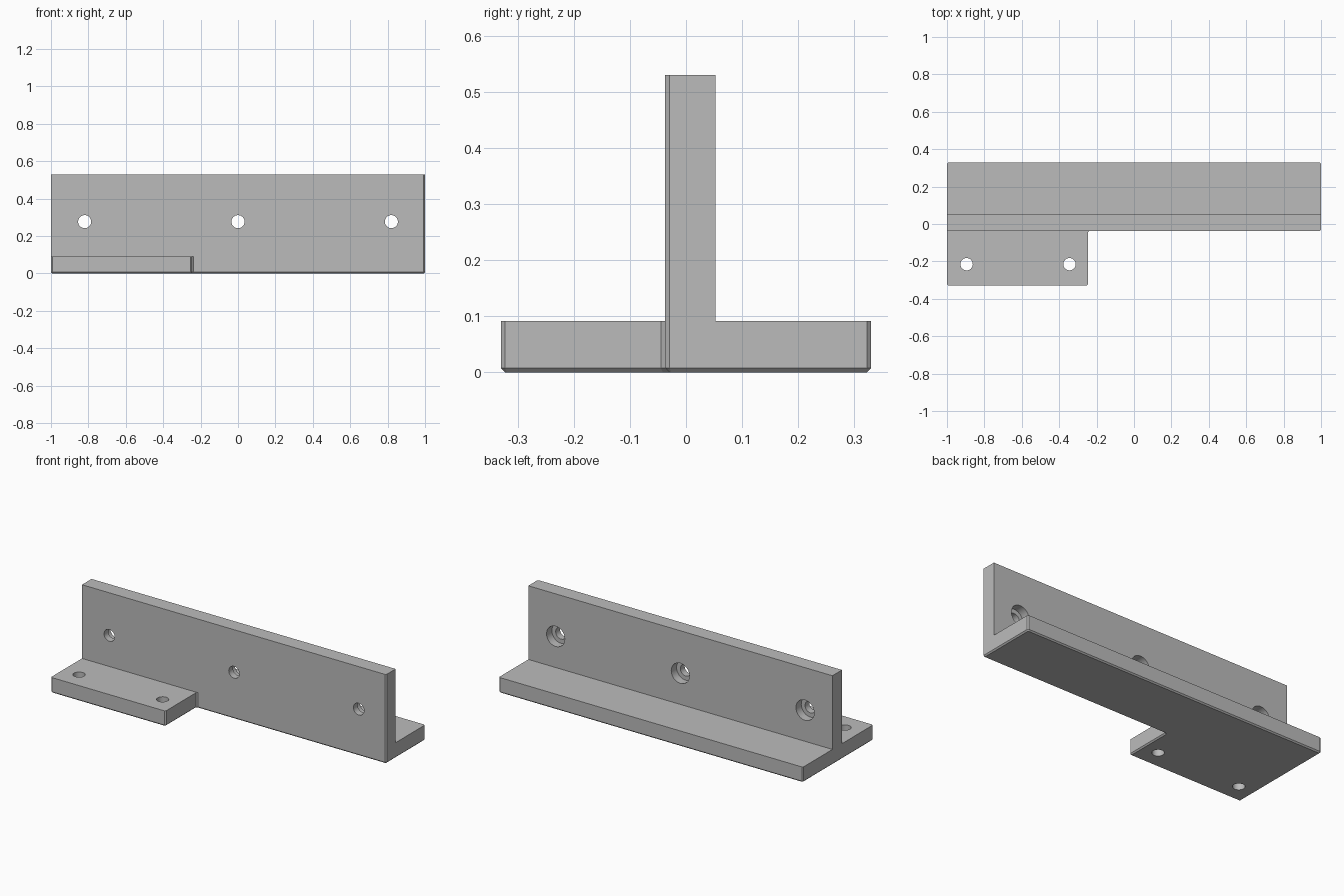
import bpy
import bmesh
from math import pi
from mathutils import Matrix

CHAMFER = 0.0075
FRONT, BACK = -0.037, 0.053      # faces of the upright plate
BASE_TOP, TOP = 0.092, 0.53
DEPTH = 0.33                     # half depth of the base

old = bpy.data.objects.get("Cube")
if old:
    bpy.data.objects.remove(old, do_unlink=True)

grey = bpy.data.materials.new("plain grey")
grey.use_nodes = True
colour = (0.5, 0.5, 0.5, 1)
grey.diffuse_color = colour
grey.node_tree.nodes["Principled BSDF"].inputs["Base Color"].default_value = colour


def make_object(name, bm):
    bmesh.ops.recalc_face_normals(bm, faces=bm.faces)
    mesh = bpy.data.meshes.new(name)
    bm.to_mesh(mesh)
    bm.free()
    mesh.materials.append(grey)
    obj = bpy.data.objects.new(name, mesh)
    bpy.context.collection.objects.link(obj)
    return obj


def chamfer(bm, edges):
    bmesh.ops.bevel(bm, geom=edges, offset=CHAMFER, segments=1, affect='EDGES')


def block(name, outline, z0, z1, corner_rule, chamfer_bottom=False):
    """Extrude an outline, chamfering chosen upright edges and the lower rim."""
    bm = bmesh.new()
    face = bm.faces.new([bm.verts.new((x, y, z0)) for x, y in outline])
    new = bmesh.ops.extrude_face_region(bm, geom=[face], use_keep_orig=True)["geom"]
    for v in new:
        if isinstance(v, bmesh.types.BMVert):
            v.co.z = z1
    bmesh.ops.recalc_face_normals(bm, faces=bm.faces)
    upright = [e for e in bm.edges
               if abs(e.verts[0].co.z - e.verts[1].co.z) > 0.01
               and corner_rule(e.verts[0].co)]
    chamfer(bm, upright)
    if chamfer_bottom:
        chamfer(bm, [e for e in bm.edges
                     if all(abs(v.co.z - z0) < 1e-5 for v in e.verts)])
    return make_object(name, bm)


def drill(obj, centre, radius, length, axis):
    """Cut a round hole along y or z."""
    turn = Matrix.Rotation(pi / 2, 4, 'X') if axis == 'Y' else Matrix()
    bm = bmesh.new()
    bmesh.ops.create_cone(bm, cap_ends=True, segments=40, radius1=radius,
                          radius2=radius, depth=length,
                          matrix=Matrix.Translation(centre) @ turn)
    cutter = make_object("hole_cutter", bm)
    cutter.hide_render = True
    mod = obj.modifiers.new("hole", 'BOOLEAN')
    mod.operation, mod.solver, mod.object = 'DIFFERENCE', 'EXACT', cutter
    bpy.context.view_layer.objects.active = obj
    bpy.ops.object.modifier_apply(modifier=mod.name)
    bpy.data.objects.remove(cutter, do_unlink=True)


# Base: full-length back flange with a short front mounting tab
step = -0.246
base = block("base_flange",
             [(-1, -DEPTH), (step, -DEPTH), (step, FRONT),
              (1, FRONT), (1, DEPTH), (-1, DEPTH)],
             0, BASE_TOP, lambda co: True, chamfer_bottom=True)
for x in (-0.895, -0.345):
    drill(base, (x, -0.215, 0.05), 0.033, 0.3, 'Z')

# Upright plate, its right-hand front corner chamfered like the base
wall = block("upright_plate",
             [(-1, FRONT), (1, FRONT), (1, BACK), (-1, BACK)],
             BASE_TOP, TOP, lambda co: co.x > 0 and co.y < 0)
for x in (-0.82, 0, 0.82):
    drill(wall, (x, 0, 0.277), 0.035, 0.4, 'Y')
    drill(wall, (x, BACK + 0.05, 0.277), 0.06, 0.2, 'Y')   # counterbore

# Smooth the hole walls, keep the machined edges crisp
for obj in (base, wall):
    bpy.ops.object.select_all(action='DESELECT')
    obj.select_set(True)
    bpy.context.view_layer.objects.active = obj
    bpy.ops.object.shade_smooth_by_angle(angle=pi / 9)
